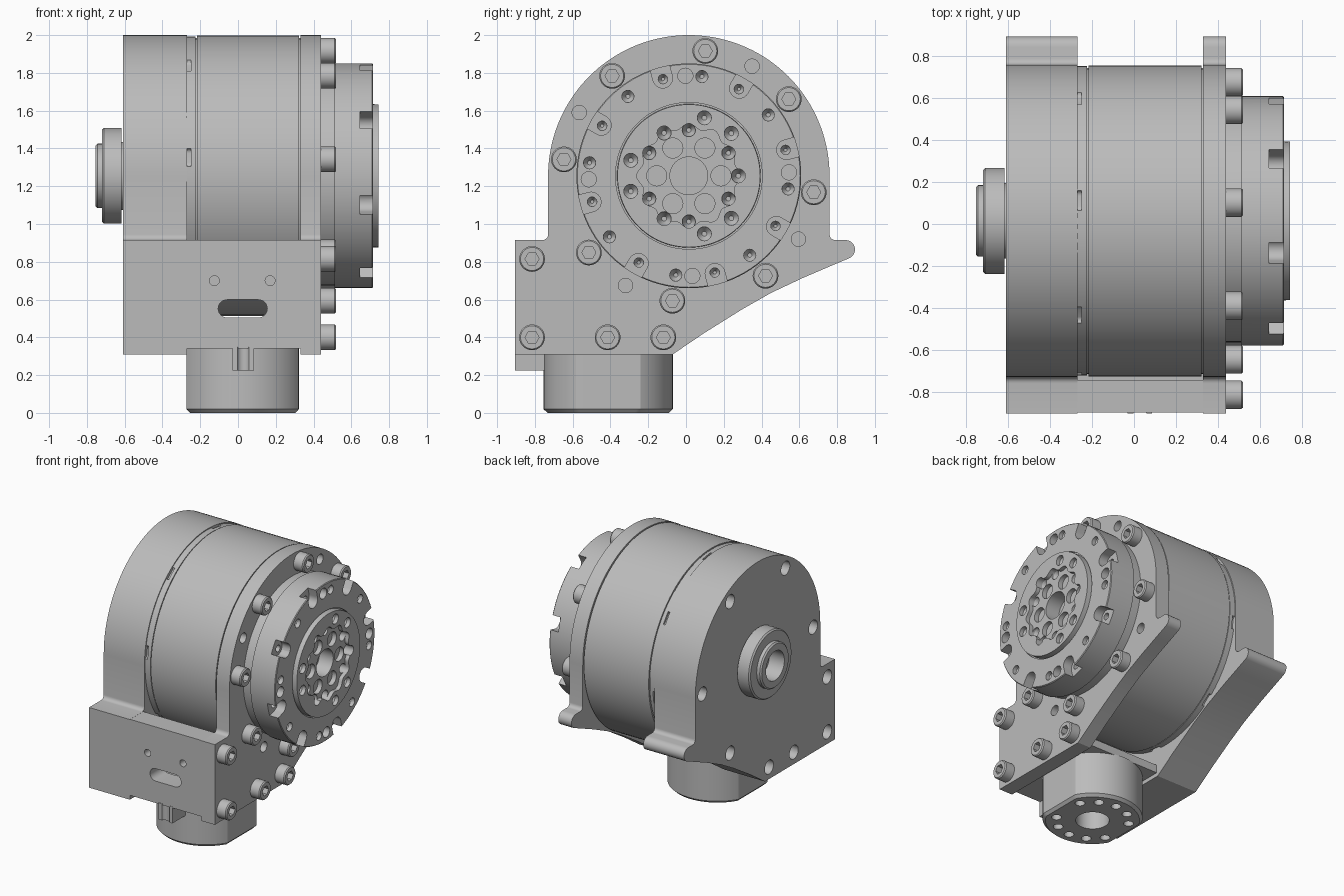
import bpy, bmesh
from math import sin, cos, pi, radians
from mathutils import Vector

if "Cube" in bpy.data.objects:
    bpy.data.objects.remove(bpy.data.objects["Cube"])

metal = bpy.data.materials.new("grey_metal")
metal.use_nodes = True
GREY = (0.5, 0.5, 0.5, 1)
metal.diffuse_color = GREY
metal.node_tree.nodes["Principled BSDF"].inputs["Base Color"].default_value = GREY

CY, CZ, R = 0.015, 1.255, 0.745   # main axis and housing radius
AXES = {"x": lambda u, v, w: (w, u, v),
        "y": lambda u, v, w: (u, w, v),
        "z": lambda u, v, w: (u, v, w)}


# Outlines
def circle(u, v, r, n=32):
    return [(u + r * cos(2 * pi * i / n), v + r * sin(2 * pi * i / n)) for i in range(n)]


def arc(u, v, r, a, b, n):
    steps = [radians(a + (b - a) * i / n) for i in range(n + 1)]
    return [(u + r * cos(t), v + r * sin(t)) for t in steps]


def rect(u0, v0, u1, v1):
    return [(u0, v0), (u1, v0), (u1, v1), (u0, v1)]


def slot(u, v, r, half, angle=0):
    du, dv = half * cos(radians(angle)), half * sin(radians(angle))
    return (arc(u + du, v + dv, r, angle - 90, angle + 90, 12)
            + arc(u - du, v - dv, r, angle + 90, angle + 270, 12))


def polar(r, angle):
    return CY + r * cos(radians(angle)), CZ + r * sin(radians(angle))


def around(start, step=45):
    return range(0, 360, step) if start == 0 else [start + k for k in range(0, 360, step)]


# Stack scaled copies of an outline along an axis and skin them
def solid(bm, outline, levels, axis="x"):
    n = len(outline)
    cu, cv = sum(p[0] for p in outline) / n, sum(p[1] for p in outline) / n
    rings = [[bm.verts.new(AXES[axis](cu + (u - cu) * s, cv + (v - cv) * s, w))
              for u, v in outline] for w, s in levels]
    faces = [bm.faces.new(rings[0]), bm.faces.new(rings[-1])]
    for a, b in zip(rings, rings[1:]):
        for i in range(n):
            j = (i + 1) % n
            faces.append(bm.faces.new((a[i], a[j], b[j], b[i])))
    bmesh.ops.recalc_face_normals(bm, faces=faces)


def part(name, solids):
    bm = bmesh.new()
    for s in solids:
        solid(bm, *s)
    mesh = bpy.data.meshes.new(name)
    bm.to_mesh(mesh)
    bm.free()
    mesh.materials.append(metal)
    ob = bpy.data.objects.new(name, mesh)
    bpy.context.collection.objects.link(ob)
    return ob


def activate(ob):
    bpy.ops.object.select_all(action="DESELECT")
    ob.select_set(True)
    bpy.context.view_layer.objects.active = ob


def cut(ob, solids):
    tool = part("cutter", solids)
    tool.hide_render = True
    mod = ob.modifiers.new("cut", "BOOLEAN")
    mod.operation, mod.solver, mod.object = "DIFFERENCE", "EXACT", tool
    activate(ob)
    bpy.ops.object.modifier_apply(modifier="cut")
    bpy.data.objects.remove(tool)


def smooth(ob):
    activate(ob)
    bpy.ops.object.shade_smooth_by_angle(angle=radians(25))


def lathe(profile):
    return (circle(CY, CZ, 1, 96), profile)


def through(lo, hi):
    return [(lo, 1), (hi, 1)]


def screw_hole(u, v, r, top, depth):
    return (circle(u, v, r, 20), [(top - depth, 0.35), (top - depth * 0.5, 1), (top + 0.02, 1)])


# End plates: round top, square foot at the front, lug and swept edge at the back
plate = [(-0.07, 0.31), (-0.905, 0.31), (-0.905, 0.915)]
plate += arc(CY - R - 0.03, 0.945, 0.03, -90, 0, 5)
plate += arc(CY, CZ, R, 180, 0, 72)
plate += arc(CY + R + 0.03, 0.945, 0.03, 180, 270, 5)
plate += arc(0.845, 0.865, 0.05, 90, -65, 8)
plate += [(0.76, 0.775), (0.62, 0.715), (0.45, 0.635), (0.3, 0.55), (0.1, 0.425)]

foot_bolts = [(-0.815, 0.815), (-0.815, 0.4), (-0.415, 0.4), (-0.12, 0.4)]
bolts = [polar(0.667, a) for a in around(37.5)] + foot_bolts

rear_cover = part("thick_end_plate", [(plate, through(-0.61, -0.27))])
cover_holes = [polar(0.66, a) for a in (0, 60, 120, 180, 300)] + foot_bolts
cut(rear_cover, [(circle(u, v, 0.052), through(-0.7, -0.48)) for u, v in cover_holes])

output_plate = part("thin_end_plate", [(plate, through(0.33, 0.44))])
cut(output_plate, [(circle(*polar(0.67, a), 0.038), through(0.37, 0.5))
                   for a in (60, 150, 240, 330)])

# Round housing between the plates, with seam grooves and small windows
housing = part("round_housing", [lathe([
    (-0.28, 0.738), (-0.225, 0.738), (-0.225, 0.73), (-0.218, 0.73), (-0.218, 0.742),
    (0.322, 0.742), (0.322, 0.73), (0.335, 0.73)])])
cut(housing, [(slot(*polar(0.745, a), 0.025, 0.025, a + 90), through(-0.3, -0.25))
              for a in around(37.5)])

# Front bridge with slot and two holes, and the floor under the housing
front_bridge = part("front_bridge", [(rect(-0.275, 0.34, 0.335, 0.914), through(-0.9, -0.745), "y")])
cut(front_bridge, [(slot(0.025, 0.552, 0.047, 0.083), through(-1, -0.5), "y")]
    + [(circle(u, 0.7, 0.026), through(-1, -0.8), "y") for u in (-0.125, 0.17)])
floor = part("floor_plate", [(rect(-0.275, -0.75, 0.335, -0.08), through(0.34, 0.4), "z")])

# Lower stub: round with flat sides, bored underneath
stub_outline = [(max(-0.272, min(0.322, u)), v) for u, v in circle(0.025, -0.412, 0.342, 96)]
stub = part("lower_stub", [(stub_outline, [(0, 0.94), (0.02, 1), (0.345, 1)], "z")])
stub_holes = [(0.025 + 0.25 * cos(radians(a)), -0.412 + 0.25 * sin(radians(a)))
              for side in (90, 270) for a in range(side - 60, side + 61, 30)]
cut(stub, [(circle(0.025, -0.412, 0.115, 48), through(-0.1, 0.2), "z")]
    + [(circle(u, v, 0.034, 20), through(-0.1, 0.1), "z") for u, v in stub_holes])
key_tab = part("key_tab", [(rect(-0.03, -0.904, 0.085, -0.72), through(0.225, 0.35), "z")])
cut(key_tab, [(circle(0.028, -0.92, 0.035), through(0.2, 0.4), "z")])

# Shaft boss
boss = part("shaft_boss", [lathe([
    (-0.6, 0.18), (-0.617, 0.18), (-0.617, 0.253), (-0.71, 0.253), (-0.72, 0.243),
    (-0.72, 0.17), (-0.745, 0.17), (-0.755, 0.16)])])
cut(boss, [(circle(CY, CZ, 0.11, 48), through(-0.8, -0.63))])

# Output flange with edge notches and screw holes
flange = part("output_flange", [lathe([
    (0.43, 0.58), (0.51, 0.58), (0.51, 0.595), (0.71, 0.595), (0.715, 0.59),
    (0.715, 0.388), (0.7, 0.388), (0.7, 0.38), (0.745, 0.378)])])
lobes = [polar(0.262 + 0.014 * cos(radians(12 * a)), a) for a in range(0, 360, 2)]
cut(flange, [(lobes, through(0.715, 0.8))]
    + [(slot(*polar(0.6, a), 0.052, 0.065, a), through(0.645, 0.8)) for a in around(15)])

details = [screw_hole(*polar(0.53, a), 0.025, 0.645, 0.06) for a in around(15)]
details += [screw_hole(*polar(0.53, a), 0.032, 0.715, 0.06) for a in around(37.5)]
details += [(circle(*polar(0.53, a), 0.04), through(0.66, 0.8)) for a in around(2, 90)]
details += [(circle(CY, CZ, 0.1, 48), through(0.6, 0.8))]
for k in range(0, 360, 60):
    details.append((circle(*polar(0.17, k), 0.053), through(0.68, 0.8)))
    details.append(screw_hole(*polar(0.242, k + 30), 0.035, 0.745, 0.09))
for k in range(0, 360, 120):
    details.append(screw_hole(*polar(0.262, k), 0.037, 0.745, 0.1))
    details += [screw_hole(*polar(0.318, k + a), 0.037, 0.745, 0.06) for a in (45, 75)]
cut(flange, details)

# Socket head bolts
bolt_heads = part("bolt_heads", [(circle(u, v, 0.068, 32), [(0.43, 1), (0.512, 1), (0.52, 0.9)])
                                 for u, v in bolts])
cut(bolt_heads, [(circle(u, v, 0.037, 6), through(0.475, 0.6)) for u, v in bolts])

for ob in (rear_cover, output_plate, housing, front_bridge, floor, stub, key_tab,
           boss, flange, bolt_heads):
    smooth(ob)
